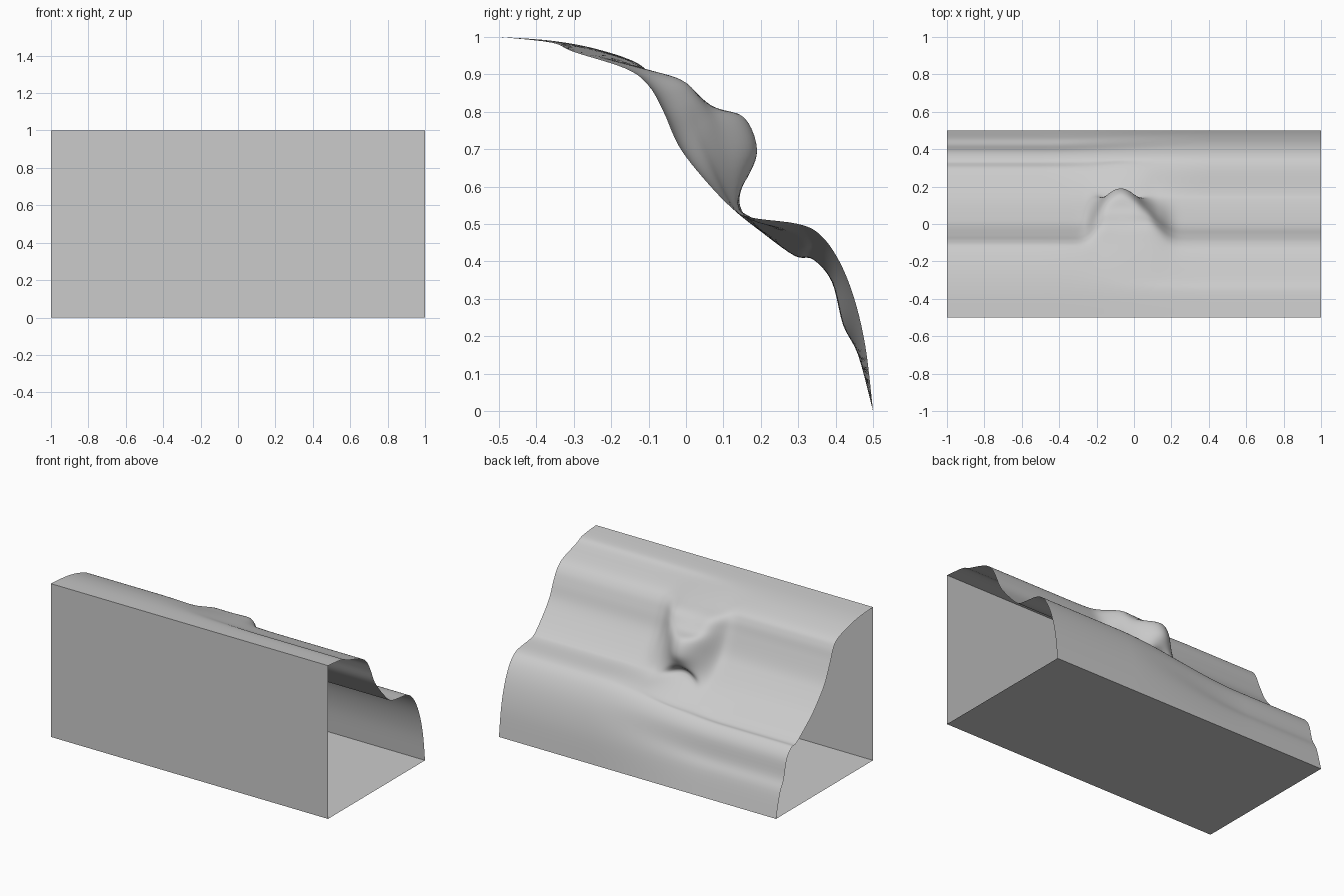
import bpy
import math
from mathutils import Vector

if "Cube" in bpy.data.objects:
    bpy.data.objects.remove(bpy.data.objects["Cube"])

grey = bpy.data.materials.new("plain_grey")
grey.diffuse_color = (0.6, 0.6, 0.6, 1)
grey.use_nodes = True
grey.node_tree.nodes["Principled BSDF"].inputs["Base Color"].default_value = grey.diffuse_color


def make(name, verts, faces):
    me = bpy.data.meshes.new(name)
    me.from_pydata(verts, [], faces)
    me.materials.append(grey)
    ob = bpy.data.objects.new(name, me)
    bpy.context.collection.objects.link(ob)
    return ob


# Slope cross-sections (y, z), from the top front edge to the bottom back edge
LEFT = [(-.5, 1), (-.36, .99), (-.24, .968), (-.13, .93), (-.09, .885), (-.06, .81),
        (-.01, .70), (.04, .632), (.12, .545), (.20, .48), (.29, .415), (.34, .405),
        (.39, .345), (.42, .23), (.46, .15), (.5, 0)]
RIGHT = [(-.5, 1), (-.36, .985), (-.30, .96), (-.16, .915), (-.10, .87), (-.06, .80),
         (-.02, .71), (.04, .63), (.12, .545), (.17, .518), (.30, .50), (.36, .47),
         (.41, .40), (.45, .30), (.48, .17), (.5, 0)]
# Broad swelling and protruding knob in the middle, by profile row
SWELL = {3: (-.11, .915), 4: (-.01, .885), 5: (.03, .84), 6: (.05, .775),
         7: (.07, .70), 8: (.12, .56)}
KNOB = {3: (-.11, .915), 4: (-.01, .88), 5: (.07, .815), 6: (.155, .785),
        7: (.19, .70), 8: (.165, .625), 9: (.12, .555)}


def smooth(a, b, x):
    t = min(1, max(0, (x - a) / (b - a)))
    return t * t * (3 - 2 * t)


def hump(x, centre, radius):
    d = min(1, abs(x - centre) / radius)
    return math.cos(d * math.pi / 2) ** 2


def section(x):
    s = smooth(-.5, .4, x)
    pts = []
    for i, (l, r) in enumerate(zip(LEFT, RIGHT)):
        p = Vector(l).lerp(Vector(r), s)
        if i in SWELL:
            p = p.lerp(Vector(SWELL[i]), smooth(0, .8, hump(x, -.03, .32)))
        if i in KNOB:
            p = p.lerp(Vector(KNOB[i]), hump(x, -.07, .2))
        pts.append(p)
    return pts


def spline(pts, steps):
    out = []
    n = len(pts)
    for i in range(n - 1):
        a, b, c, d = (pts[max(i - 1, 0)], pts[i], pts[i + 1], pts[min(i + 2, n - 1)])
        for k in range(steps):
            t = k / steps
            out.append(.5 * (2 * b + (c - a) * t + (2 * a - 5 * b + 4 * c - d) * t * t
                             + (3 * b - a - 3 * c + d) * t ** 3))
    out.append(pts[-1])
    return out


# Rippled slope
NX = 160
verts, faces = [], []
for j in range(NX + 1):
    x = -1 + 2 * j / NX
    row = spline(section(x), 5)
    verts += [(x, min(p.x, .5), min(max(p.y, 0), 1)) for p in row]
m = len(row)
for j in range(NX):
    for i in range(m - 1):
        a = j * m + i
        faces.append((a, a + m, a + m + 1, a + 1))
slope = make("rippled_slope", verts, [f[::-1] for f in faces])
# Orient normals outwards (up and back)
up = sum(p.normal.z * p.area for p in slope.data.polygons)
if up < 0:
    slope.data.flip_normals()
slope.data.shade_smooth()

# Flat front wall and floor, the ends stay open
make("front_wall", [(-1, -.5, 0), (1, -.5, 0), (1, -.5, 1), (-1, -.5, 1)], [(0, 1, 2, 3)])
make("floor_panel", [(-1, -.5, 0), (-1, .5, 0), (1, .5, 0), (1, -.5, 0)], [(0, 1, 2, 3)])
